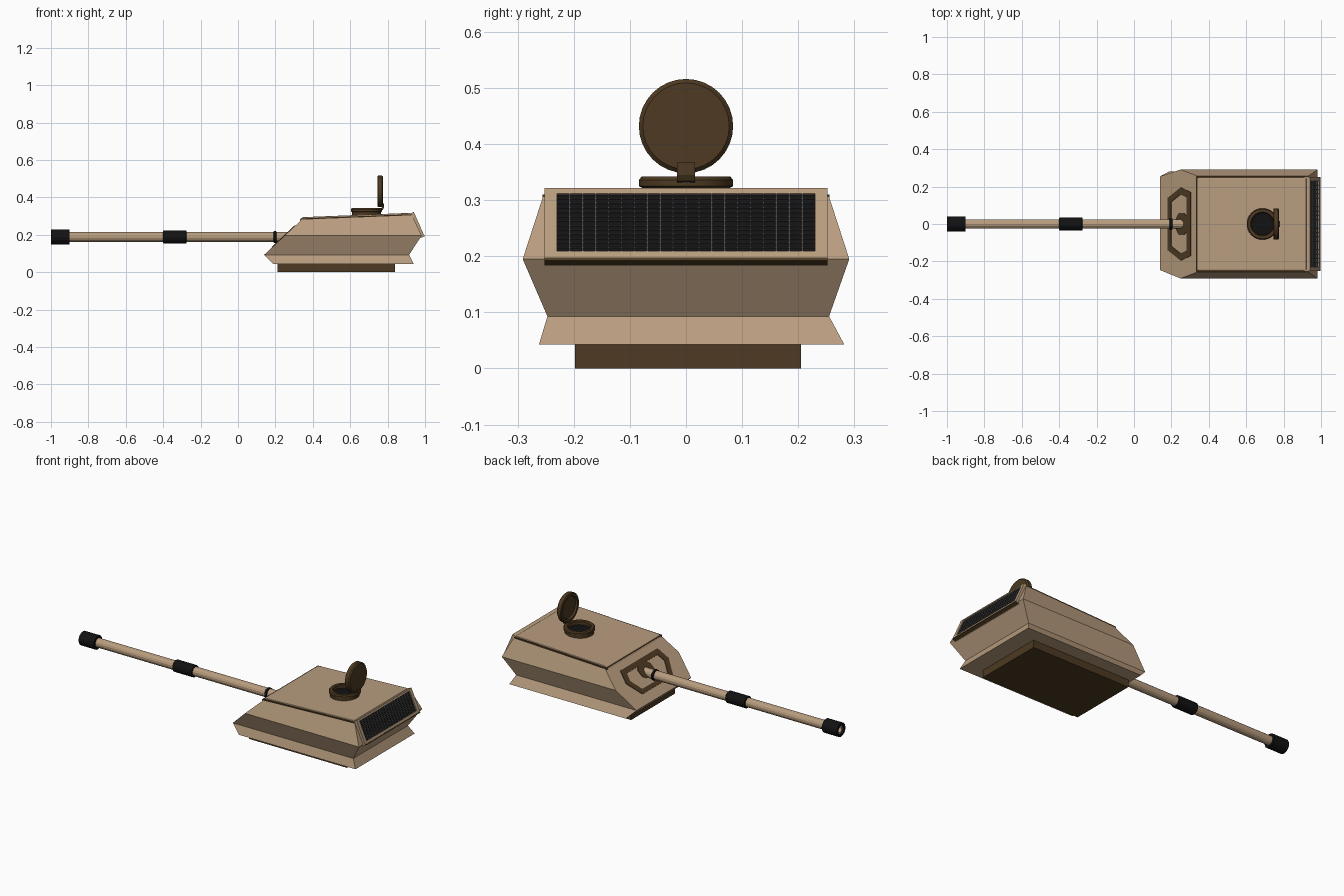
import bpy, bmesh, math
from mathutils import Matrix, Vector

if "Cube" in bpy.data.objects:
    bpy.data.objects.remove(bpy.data.objects["Cube"])


def material(name, col):
    m = bpy.data.materials.new(name)
    m.diffuse_color = (*col, 1)
    m.use_nodes = True
    m.node_tree.nodes["Principled BSDF"].inputs["Base Color"].default_value = m.diffuse_color
    return m


TAN = material("tan_paint", (0.48, 0.335, 0.21))
BROWN = material("dark_brown", (0.075, 0.042, 0.016))
BLACK = material("black", (0.006, 0.006, 0.006))
STEEL = material("grille_steel", (0.12, 0.12, 0.12))


def finish(name, bm, mat, smooth=False, bevel=0):
    bmesh.ops.recalc_face_normals(bm, faces=bm.faces)
    me = bpy.data.meshes.new(name)
    bm.to_mesh(me)
    bm.free()
    ob = bpy.data.objects.new(name, me)
    bpy.context.collection.objects.link(ob)
    me.materials.append(mat)
    if bevel:
        mod = ob.modifiers.new("bevel", 'BEVEL')
        mod.width, mod.segments = bevel, 2
    if smooth:
        bpy.context.view_layer.objects.active = ob
        ob.select_set(True)
        bpy.ops.object.shade_smooth_by_angle(angle=math.radians(35))
        ob.select_set(False)
    return ob


def loft(name, rings, mat, cap=True, closed=False, bevel=0):
    bm = bmesh.new()
    vs = [[bm.verts.new(p) for p in r] for r in rings]
    n = len(vs[0])
    pairs = list(zip(vs, vs[1:])) + ([(vs[-1], vs[0])] if closed else [])
    for a, b in pairs:
        for i in range(n):
            j = (i + 1) % n
            bm.faces.new((a[i], a[j], b[j], b[i]))
    if cap and not closed:
        bm.faces.new(vs[0])
        bm.faces.new(vs[-1])
    return finish(name, bm, mat, bevel=bevel)


def prism(name, prof, y0, y1, mat, bevel=0):
    return loft(name, [[(x, y, z) for x, z in prof] for y in (y0, y1)], mat, bevel=bevel)


def rect(x0, x1, y0, y1, z0, z1):
    return [(x0, y0, z0), (x1, y0, z1), (x1, y1, z1), (x0, y1, z0)]


def lathe(name, prof, sides, centre, axis, mat, smooth=False):
    # closed (radius, height) profile spun about an axis
    rot = Vector((0, 0, 1)).rotation_difference(Vector(axis)).to_matrix().to_4x4()
    M = Matrix.Translation(centre) @ rot
    rings = [[M @ Vector((r * math.cos(t), r * math.sin(t), h)) for r, h in prof]
             for t in (2 * math.pi * i / sides for i in range(sides))]
    ob = loft(name, rings, mat, closed=True)
    bm = bmesh.new()
    bm.from_mesh(ob.data)
    bmesh.ops.remove_doubles(bm, verts=bm.verts, dist=1e-5)
    bpy.data.objects.remove(ob)
    return finish(name, bm, mat, smooth)


# turret shell
loft("turret_shell", [
    rect(0.19, 0.94, -0.262, 0.282, 0.043, 0.043),
    rect(0.14, 0.915, -0.247, 0.255, 0.093, 0.093),
    rect(0.249, 0.982, -0.291, 0.291, 0.195, 0.195),
    rect(0.343, 0.93, -0.255, 0.255, 0.283, 0.306)], TAN)

# turret ring base
loft("turret_base", [rect(0.21, 0.84, -0.198, 0.205, z, z) for z in (0, 0.046)], BROWN)

# roof gasket and raised roof plate
prism("roof_gasket", [(0.335, 0.275), (0.335, 0.287), (0.928, 0.310), (0.928, 0.295)],
      -0.256, 0.256, BROWN)
prism("roof_plate", [(0.328, 0.277), (0.345, 0.294), (0.922, 0.317), (0.922, 0.295)],
      -0.247, 0.247, TAN, bevel=0.005)

# rear frame, built round the grille
P, Q = Vector((0.997, 0, 0.193)), Vector((0.94, 0, 0.322))
up = (Q - P).normalized()
out = Vector((up.z, 0, -up.x))
H = (Q - P).length


def rear_box(name, y0, y1, v0, v1, d0, d1, mat):
    def pt(y, v, d):
        return P + up * v + out * d + Vector((0, y, 0))
    return loft(name, [[pt(y0, v0, d), pt(y1, v0, d), pt(y1, v1, d), pt(y0, v1, d)]
                       for d in (d0, d1)], mat)


g0, g1 = 0.018, H - 0.011
rear_box("rear_frame_bottom", -0.252, 0.252, 0, g0, -0.03, 0, TAN)
rear_box("rear_frame_top", -0.252, 0.252, g1, H, -0.03, 0, TAN)
for s, side in ((-1, "left"), (1, "right")):
    a, b = sorted((s * 0.23, s * 0.252))
    rear_box("rear_frame_" + side, a, b, g0, g1, -0.03, 0, TAN)
rear_box("grille_backing", -0.23, 0.23, g0, g1, -0.03, -0.006, BLACK)
rear_box("rear_sill", -0.252, 0.252, -0.001, 0.005, -0.02, 0.001, BROWN)
for i in range(1, 20):
    y = -0.23 + 0.46 * i / 20
    rear_box("grille_bar", y - 0.0011, y + 0.0011, g0, g1, -0.008, -0.001, STEEL)
for i in range(1, 13):
    v = g0 + (g1 - g0) * i / 13
    rear_box("grille_slat", -0.23, 0.23, v - 0.0005, v + 0.0005, -0.008, -0.003, STEEL)

# mantlet frame lying on the sloped front face
slope = 0.1024 / 0.109
nrm = Vector((-slope, 0, 1)).normalized()


def on_front(pts, d):
    return [Vector((x, y, 0.093 + (x - 0.14) * slope)) + nrm * d for x, y in pts]


def mirrored(half):
    return half + [(x, -y) for x, y in reversed(half)]


outer = mirrored([(0.182, 0.14), (0.25, 0.195), (0.305, 0.17)])
inner = mirrored([(0.200, 0.118), (0.25, 0.158), (0.283, 0.142)])
loft("mantlet_frame", [on_front(outer, -0.004), on_front(outer, 0.003),
                       on_front(inner, 0.003), on_front(inner, -0.004)], BROWN, closed=True)
slot = mirrored([(0.225, 0.032), (0.24, 0.058), (0.27, 0.058), (0.288, 0.032)])
loft("gun_slot", [on_front(slot, d) for d in (-0.004, 0.002)], BROWN)

# gun barrel with sleeve, collar and hollow muzzle
gz = 0.188
lathe("gun_barrel", [(0.017, -0.99), (0.026, -0.99), (0.026, 0.29), (0.017, 0.29)],
      14, (0, 0, gz), (1, 0, 0), TAN)
for name, x0, x1, r in (("muzzle", -1.0, -0.9, 0.04), ("barrel_sleeve", -0.4, -0.275, 0.034),
                        ("barrel_collar", 0.19, 0.205, 0.031)):
    hole = 0.026 if name == "muzzle" else 0.02
    c = 0.002
    lathe(name, [(hole, x0), (r - c, x0), (r, x0 + c), (r, x1 - c), (r - c, x1), (hole, x1)],
          16, (0, 0, gz), (1, 0, 0), BLACK)

# roof hatch: rim, dark opening, open lid and hinge
hx = 0.687
lathe("hatch_rim", [(0.06, 0.29), (0.078, 0.29), (0.078, 0.322), (0.084, 0.325), (0.084, 0.336),
                    (0.079, 0.342), (0.064, 0.342), (0.06, 0.338)],
      32, (hx, 0, 0), (0, 0, 1), BROWN, True)
lathe("hatch_opening", [(0, 0.30), (0.062, 0.30), (0.062, 0.321), (0, 0.321)],
      32, (hx, 0, 0), (0, 0, 1), BLACK)
lathe("hatch_lid", [(0, 0.010), (0.062, 0.010), (0.066, 0), (0.080, 0), (0.084, 0.004),
                    (0.084, 0.024), (0.077, 0.031), (0, 0.031)],
      32, (0.745, 0, 0.432), (1, 0, 0), BROWN, True)
prism("hatch_hinge", [(0.757, 0.326), (0.775, 0.334), (0.781, 0.345), (0.781, 0.367),
                      (0.770, 0.367), (0.770, 0.346), (0.757, 0.338)], -0.016, 0.016, BROWN)
